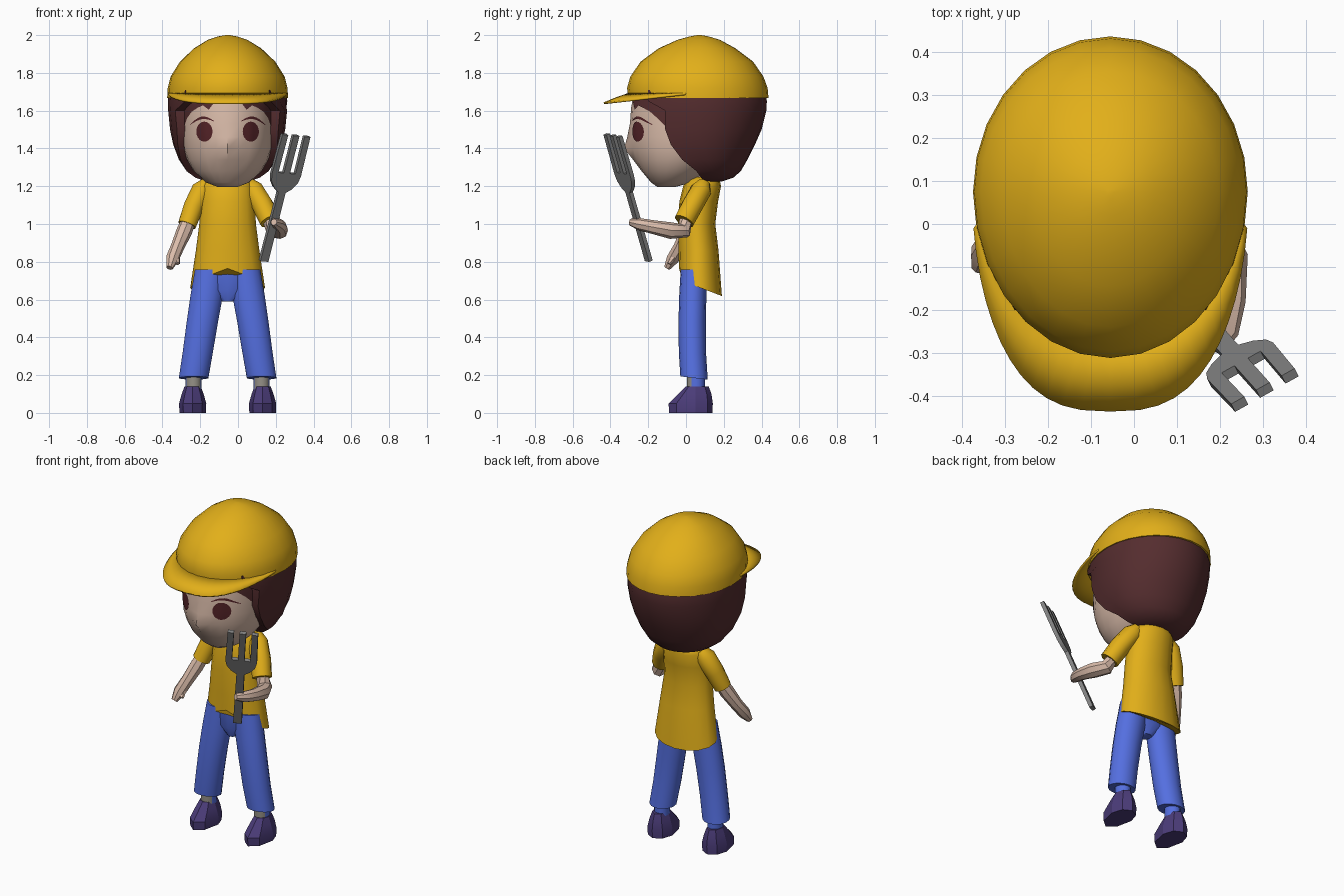
import bpy, bmesh
from math import sin, cos, pi, acos, radians
from mathutils import Vector
from mathutils.bvhtree import BVHTree

if "Cube" in bpy.data.objects:
    bpy.data.objects.remove(bpy.data.objects["Cube"])

CX = -0.055  # middle of the body


def material(name, rgb):
    m = bpy.data.materials.new(name)
    m.use_nodes = True
    m.diffuse_color = (*rgb, 1)
    m.node_tree.nodes["Principled BSDF"].inputs["Base Color"].default_value = (*rgb, 1)
    return m


YELLOW = material("yellow cloth", (0.76, 0.43, 0.01))
HAIR = material("dark brown hair", (0.09, 0.026, 0.028))
SKIN = material("skin", (0.70, 0.50, 0.40))
BLUE = material("blue denim", (0.09, 0.16, 0.75))
PURPLE = material("purple shoe", (0.07, 0.045, 0.19))
STEEL = material("grey steel", (0.22, 0.22, 0.22))
SOCK = material("pale grey sock", (0.30, 0.28, 0.24))
EYE = material("dark red brown eye", (0.09, 0.017, 0.021))


def finish(name, bm, mat, angle=40):
    bmesh.ops.remove_doubles(bm, verts=bm.verts, dist=0.0005)
    bmesh.ops.recalc_face_normals(bm, faces=bm.faces)
    me = bpy.data.meshes.new(name)
    bm.to_mesh(me)
    bm.free()
    me.materials.append(mat)
    me.shade_smooth()
    me.set_sharp_from_angle(angle=radians(angle))
    ob = bpy.data.objects.new(name, me)
    bpy.context.collection.objects.link(ob)
    return ob


def grid(name, rows, mat, closed=False, angle=40):
    """Skin rows of points; closed rows become a capped loft."""
    bm = bmesh.new()
    vs = [[bm.verts.new(p) for p in row] for row in rows]
    n = len(rows[0])
    for a, b in zip(vs, vs[1:]):
        for i in range(n if closed else n - 1):
            j = (i + 1) % n
            bm.faces.new((a[i], a[j], b[j], b[i]))
    if closed:
        bm.faces.new(vs[0])
        bm.faces.new(vs[-1])
    return finish(name, bm, mat, angle)


def oval(z, hw, yf, yb, n=16, cx=CX, yc=None):
    """Horizontal ring starting at the front middle."""
    yc = (yf + yb) / 2 if yc is None else yc
    ring = []
    for i in range(n):
        t = 2 * pi * i / n
        reach = yc - yf if cos(t) > 0 else yb - yc
        ring.append(Vector((cx + hw * sin(t), yc - reach * cos(t), z)))
    return ring


def tube(name, path, mat, n=8, angle=40):
    """Round limb through (point, radius) pairs."""
    pts = [Vector(p) for p, r in path]
    rows = []
    for i, (p, r) in enumerate(path):
        d = pts[min(i + 1, len(pts) - 1)] - pts[max(i - 1, 0)]
        q = d.to_track_quat('Z', 'Y')
        rows.append([pts[i] + q @ Vector((r * cos(2 * pi * k / n), r * sin(2 * pi * k / n), 0))
                     for k in range(n)])
    return grid(name, rows, mat, True, angle)


# Face with a small pointed nose
face_rows = [oval(*r, n=24) for r in (
    (1.195, .05, -.15, -.06), (1.22, .115, -.185, .03), (1.28, .18, -.235, .12),
    (1.34, .215, -.268, .2), (1.40, .235, -.29, .26), (1.46, .242, -.297, .28),
    (1.53, .245, -.297, .28), (1.62, .245, -.29, .28), (1.72, .24, -.27, .28))]
for row, push in ((3, .012), (4, .038), (5, .014)):
    face_rows[row][0].y -= push
face = grid("face", face_rows, SKIN, True)
probe = bmesh.new()
probe.from_mesh(face.data)
tree = BVHTree.FromBMesh(probe)
probe.free()


def plate(name, rows, side, mat, lift=.005):
    """Thin painted patch laid onto the front of the face."""
    out = []
    for row in rows:
        line = []
        for dx, z in row:
            x = CX + side * dx
            hit = tree.ray_cast(Vector((x, -1, z)), Vector((0, 1, 0)))[0]
            line.append((x, (hit.y if hit else -.05) - lift, z))
        out.append(line)
    return grid(name, out, mat)


# Eyes, brows and fringe
for side, label in ((1, "left"), (-1, "right")):
    turns = [pi * i / 10 for i in range(11)]
    plate(label + "_eye", [[(.123 + .043 * cos(t), 1.489 + k * .053 * sin(t)) for t in turns]
                           for k in (1, .5, 0, -.5, -1)], side, EYE)
    arc = [(.072 + .128 * i / 8, 1.543 + .022 * sin(pi * i / 8) - .02 * i / 8) for i in range(9)]
    plate(label + "_brow", [arc, [(x, z + .003 + .011 * sin(pi * i / 8))
                                  for i, (x, z) in enumerate(arc)]], side, EYE)
    low = [(0, 1.65), (.04, 1.65), (.07, 1.645), (.10, 1.605), (.13, 1.628),
           (.16, 1.615), (.19, 1.595), (.215, 1.56), (.235, 1.50)]
    plate(label + "_fringe", [low] + [[(x, z + (1.70 - z) * k) for x, z in low]
                                      for k in (.33, .67, 1)], side, HAIR, .008)

# Hair: rings open at the front, wrapped round the sides and back
hair_rows = []
for z, hw, yf, yb in ((1.225, .11, .10, .19), (1.245, .17, .08, .25), (1.28, .218, .055, .29),
                      (1.34, .258, -.02, .325), (1.42, .288, -.08, .365), (1.50, .305, -.11, .40),
                      (1.60, .315, -.11, .425), (1.65, .316, -.2, .428), (1.71, .31, -.2, .42)):
    yc = max(.08, yf)
    end = acos((yf - yc) / .4)
    ring = []
    for i in range(19):
        t = end * (i / 9 - 1)
        reach = yb - yc if cos(t) > 0 else .4
        ring.append((CX + hw * sin(t), yc + reach * cos(t), z))
    hair_rows.append(ring)
grid("hair", hair_rows, HAIR, True)

# Cap dome and brim
dome = ((1.667, .32, -.305, .437), (1.72, .317, -.312, .432), (1.78, .302, -.295, .41),
        (1.86, .252, -.24, .355), (1.93, .178, -.145, .262), (1.975, .105, -.045, .18),
        (1.993, .05, .02, .12), (2.0, .01, .06, .08))
grid("cap_dome", [oval(*r, n=28, yc=.075) for r in dome], YELLOW, True)
brim_rows = [[], [], []]
for i in range(25):
    t = radians(80) * (i / 12 - 1)
    inner = Vector((CX + .31 * sin(t), .075 - .375 * cos(t), 1.69))
    s = abs(sin(t)) ** .72 * (1 if t > 0 else -1)
    y = .08 - .515 * cos(t)
    outer = Vector((CX + .32 * s, y, 1.687 + .11 * min(y, 0)))
    for row, k in zip(brim_rows, (0, .5, 1)):
        row.append(inner.lerp(outer, k) + Vector((0, 0, .008 * k * (1 - k))))
brim = grid("cap_brim", brim_rows, YELLOW)
thick = brim.modifiers.new("thickness", 'SOLIDIFY')
thick.thickness = .01
thick.offset = 0

# Neck and shirt with a hem that rises at the front
tube("neck", [((CX, .08, 1.15), .055), ((CX, .06, 1.28), .055)], SKIN, 10)
hem = oval(.70, .198, -.037, .19)
for p in hem:
    p.z = .705 - .38 * (p.y + .037)
    if p.y < .05:
        p.z += .06 * max(0, 1 - abs(p.x - CX) / .18)
shirt_rows = [hem] + [oval(*r) for r in (
    (.86, .168, -.04, .172), (1.0, .15, -.042, .155), (1.12, .143, -.035, .17),
    (1.20, .138, -.015, .185), (1.235, .115, .005, .178), (1.25, .07, .04, .13))]
grid("shirt", shirt_rows, YELLOW, True, 50)

# Arms: left reaches forward, right hangs outward
tube("left_sleeve", [((.055, .095, 1.215), .035), ((.08, .08, 1.18), .056),
                     ((.13, .035, 1.10), .058), ((.17, -.01, 1.015), .056)], YELLOW, 10)
tube("left_forearm", [((.16, 0, 1.03), .036), ((.188, -.01, .965), .042), ((.222, -.08, .965), .044),
                      ((.224, -.18, .985), .036), ((.212, -.25, 1.0), .032),
                      ((.19, -.295, 1.01), .018)], SKIN)
tube("left_thumb", [((.215, -.23, 1.01), .018), ((.18, -.275, 1.025), .012)], SKIN, 6)
tube("right_sleeve", [((-.165, .095, 1.215), .035), ((-.19, .085, 1.18), .056),
                      ((-.235, .06, 1.09), .055), ((-.27, .03, .995), .05)], YELLOW, 10)
tube("right_forearm", [((-.26, .035, 1.02), .038), ((-.285, .01, .96), .042),
                       ((-.32, -.03, .88), .036), ((-.348, -.07, .815), .035),
                       ((-.362, -.10, .768), .018)], SKIN)
tube("right_thumb", [((-.325, -.06, .83), .018), ((-.318, -.09, .79), .011)], SKIN, 6)

# Trousers, ankles and shoes
grid("trouser_seat", [oval(*r) for r in ((.59, .03, 0, .07), (.65, .12, -.022, .1),
                                         (.78, .15, -.028, .11))], BLUE, True)
for side, label in ((1, "left"), (-1, "right")):
    leg = [oval(z, hw, yf, yb, 14, CX + side * off) for z, off, hw, yf, yb in (
        (.175, .18, .08, -.03, .115), (.32, .158, .082, -.038, .106), (.48, .134, .085, -.04, .105),
        (.62, .111, .088, -.036, .108), (.76, .09, .085, -.028, .112))]
    for p in leg[0]:
        p.z += .01 - .12 * (p.y - .04)
    grid(label + "_trouser_leg", leg, BLUE, True)
    x = CX + side * .18
    ankle = grid(label + "_ankle", [oval(z, .043, .005, .1, 12, x) for z in (.11, .23)], SOCK, True)
    ankle.data.materials.append(BLUE)
    for f in ankle.data.polygons:
        f.material_index = int(f.center.y > .04)
    x = CX + side * .185
    grid(label + "_shoe", [oval(*r, 8, x, .05) for r in (
        (0, .07, -.09, .14), (.05, .072, -.092, .142), (.10, .058, -.04, .135),
        (.14, .043, 0, .12))], PURPLE, True, 25)

# Fork: mirrored flat outline, given thickness
half = [(.024, 0), (.022, .39), (.055, .415), (.08, .45), (.088, .49), (.085, .712),
        (.05, .712), (.052, .50), (.018, .50), (.018, .712)]
outline = half + [(-u, v) for u, v in reversed(half)]
base = Vector((.135, -.197, .805))
along = Vector((.17, -.19, .665)).normalized()
across = Vector((.125, .07, -.012))
across = (across - along * across.dot(along)).normalized()
through = along.cross(across) * .011
bm = bmesh.new()
front = bm.faces.new([bm.verts.new(base + across * u + along * v + through) for u, v in outline])
new = bmesh.ops.extrude_face_region(bm, geom=[front])["geom"]
bmesh.ops.translate(bm, vec=through * -2, verts=[g for g in new if isinstance(g, bmesh.types.BMVert)])
bmesh.ops.triangulate(bm, faces=[f for f in bm.faces if len(f.verts) > 4])
finish("fork", bm, STEEL, 30)
